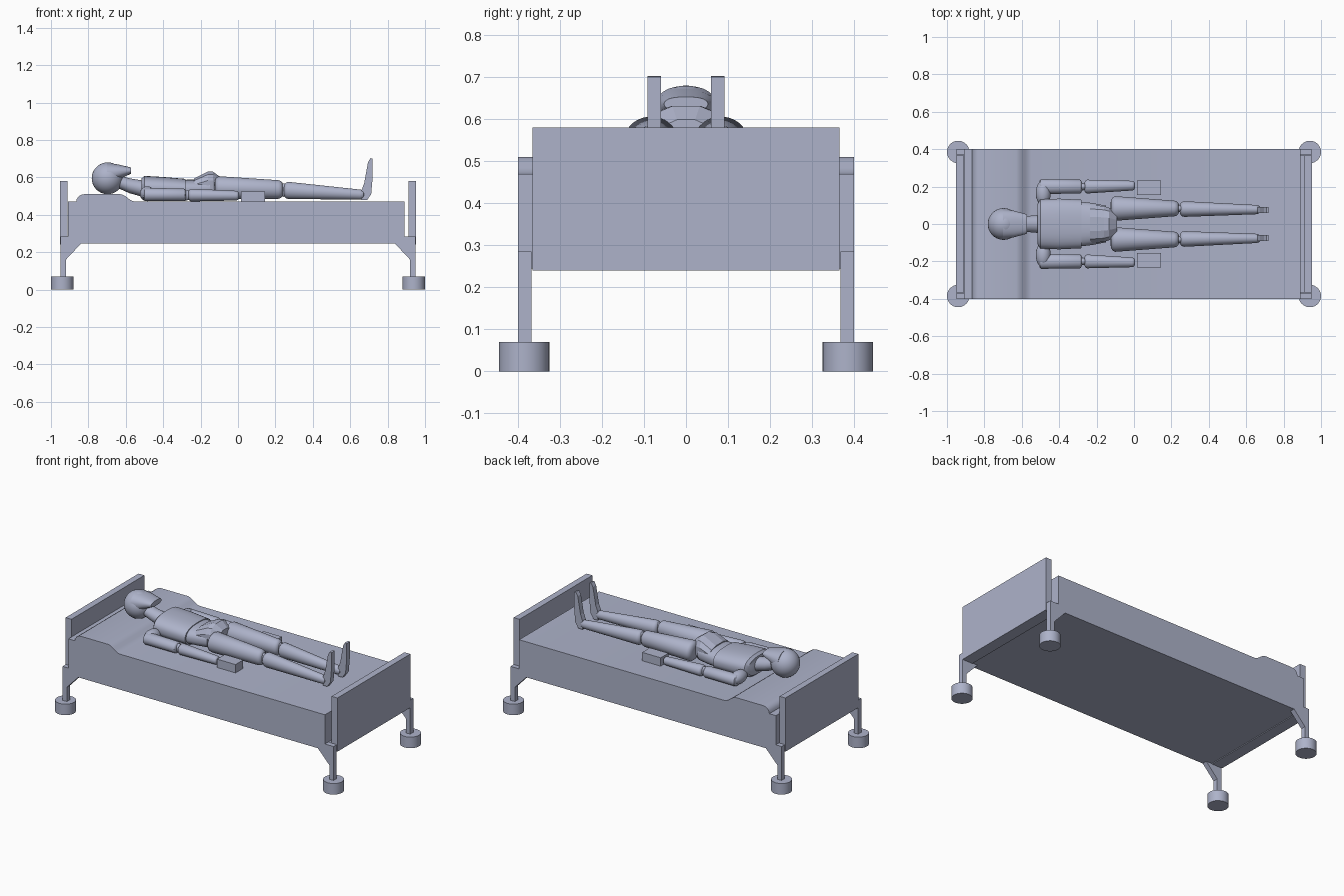
import bpy
import bmesh
from math import sin, cos, pi, radians, copysign

cube = bpy.data.objects.get("Cube")
if cube:
    bpy.data.objects.remove(cube, do_unlink=True)

grey = bpy.data.materials.new("blue_grey")
grey.use_nodes = True
colour = (0.42, 0.45, 0.59, 1)
grey.diffuse_color = colour
grey.node_tree.nodes["Principled BSDF"].inputs["Base Color"].default_value = colour


def finish(name, bm, smooth=35):
    bmesh.ops.recalc_face_normals(bm, faces=bm.faces[:])
    mesh = bpy.data.meshes.new(name)
    bm.to_mesh(mesh)
    bm.free()
    mesh.materials.append(grey)
    obj = bpy.data.objects.new(name, mesh)
    bpy.context.collection.objects.link(obj)
    if smooth:
        bpy.ops.object.select_all(action='DESELECT')
        obj.select_set(True)
        bpy.context.view_layer.objects.active = obj
        bpy.ops.object.shade_smooth_by_angle(angle=radians(smooth))
    return obj


def prism(name, outline, y0, y1, smooth=0):
    """Extrude an x-z outline along y."""
    bm = bmesh.new()
    face = bm.faces.new([bm.verts.new((x, y0, z)) for x, z in outline])
    grown = bmesh.ops.extrude_face_region(bm, geom=[face])["geom"]
    moved = [v for v in grown if isinstance(v, bmesh.types.BMVert)]
    bmesh.ops.translate(bm, verts=moved, vec=(0, y1 - y0, 0))
    return finish(name, bm, smooth)


def box(name, x0, x1, y0, y1, z0, z1):
    return prism(name, [(x0, z0), (x1, z0), (x1, z1), (x0, z1)], y0, y1)


def loft(name, stations, sides=32, power=1.0, smooth=35):
    """Skin ellipses (x, y, z, half width, half height) placed along x."""
    bm = bmesh.new()
    rings = []
    for x, y, z, w, h in stations:
        ring = []
        for i in range(sides):
            a = 2 * pi * (i + 0.5) / sides
            c, s = cos(a), sin(a)
            ring.append(bm.verts.new((x, y + w * copysign(abs(c) ** power, c),
                                      z + h * copysign(abs(s) ** power, s))))
        rings.append(ring)
    for a, b in zip(rings, rings[1:]):
        for i in range(sides):
            j = (i + 1) % sides
            bm.faces.new((a[i], a[j], b[j], b[i]))
    bm.faces.new(rings[0])
    bm.faces.new(rings[-1])
    return finish(name, bm, smooth)


def limb(name, start, end, cap=0.02):
    """Tapered limb with rounded ends; start and end are loft stations."""
    def rounded(s, direction):
        x, y, z, w, h = s
        return [(x + direction * cap * sin(a), y, z, w * (0.45 + 0.55 * cos(a)),
                 h * (0.45 + 0.55 * cos(a))) for a in (0, pi / 6, pi / 3, pi / 2)]
    loft(name, rounded(start, -1)[::-1] + rounded(end, 1))


def ball(name, centre, radii):
    bm = bmesh.new()
    bmesh.ops.create_uvsphere(bm, u_segments=32, v_segments=18, radius=1)
    bmesh.ops.scale(bm, verts=bm.verts[:], vec=radii)
    bmesh.ops.translate(bm, verts=bm.verts[:], vec=centre)
    return finish(name, bm, 60)


def wheel(name, x, y):
    bm = bmesh.new()
    bmesh.ops.create_cone(bm, cap_ends=True, segments=32, radius1=0.06,
                          radius2=0.06, depth=0.07)
    bmesh.ops.translate(bm, verts=bm.verts[:], vec=(x, y, 0.035))
    return finish(name, bm)


# Mattress with the raised pillow rolled into its profile
pillow = [(-0.55 - 0.08 * t, 0.47 + 0.04 * (1 - cos(pi * t)) / 2)
          for t in (0, 0.2, 0.4, 0.6, 0.8, 1)]
pillow += [(-0.82 - 0.045 * sin(a), 0.47 + 0.04 * cos(a))
           for a in (0, pi / 8, pi / 4, 3 * pi / 8, pi / 2)]
prism("mattress", [(-0.91, 0.245), (0.89, 0.245), (0.89, 0.47)] + pillow
      + [(-0.91, 0.47)], -0.4, 0.4, 30)

# End boards, corner brackets and wheels
for end, sx in (("head", -1), ("foot", 1)):
    box(end + "_board", sx * 0.912, sx * 0.953, -0.365, 0.365, 0.24, 0.58)
    box(end + "_rail", sx * 0.88, sx * 0.93, -0.365, 0.365, 0.24, 0.285)
    for side, sy in (("left", 1), ("right", -1)):
        shape = [(0.84, 0.245), (0.92, 0.16), (0.92, 0.07), (0.95, 0.07),
                 (0.95, 0.285), (0.84, 0.285)]
        prism(f"{end}_{side}_leg", [(sx * x, z) for x, z in shape],
              sy * 0.368, sy * 0.4)
        wheel(f"{end}_{side}_wheel", sx * 0.94, sy * 0.385)

# Head, face and neck
ball("head", (-0.697, 0, 0.595), (0.085, 0.085, 0.085))
loft("face", [(-0.70, 0, 0.61, 0.08, 0.069), (-0.64, 0, 0.628, 0.071, 0.041),
              (-0.573, 0, 0.636, 0.052, 0.017)], power=0.85)
loft("neck", [(-0.66, 0, 0.585, 0.045, 0.035), (-0.58, 0, 0.555, 0.042, 0.04),
              (-0.49, 0, 0.535, 0.05, 0.045)])

# Torso
loft("chest", [(-0.515, 0, 0.54, 0.11, 0.055), (-0.50, 0, 0.541, 0.132, 0.067),
               (-0.40, 0, 0.538, 0.136, 0.064), (-0.28, 0, 0.532, 0.13, 0.06)],
     power=0.8)
loft("abdomen", [(-0.30, 0, 0.532, 0.122, 0.055), (-0.22, 0, 0.533, 0.112, 0.055),
                 (-0.15, 0, 0.535, 0.098, 0.055)], power=0.8)
loft("pelvis", [(-0.235, 0, 0.54, 0.105, 0.055), (-0.16, 0, 0.555, 0.098, 0.078),
                (-0.135, 0, 0.555, 0.09, 0.078), (-0.09, 0, 0.545, 0.06, 0.055)],
     sides=12, power=0.75, smooth=15)

for side, s in (("left", 1), ("right", -1)):
    # Arms
    ball(side + "_shoulder", (-0.485, s * 0.165, 0.512), (0.04, 0.068, 0.04))
    limb(side + "_upper_arm", (-0.495, s * 0.2, 0.508, 0.04, 0.036),
         (-0.29, s * 0.2, 0.506, 0.037, 0.034), 0.012)
    ball(side + "_elbow", (-0.275, s * 0.2, 0.505), (0.028, 0.02, 0.028))
    limb(side + "_forearm", (-0.25, s * 0.2, 0.505, 0.037, 0.034),
         (-0.01, s * 0.205, 0.502, 0.026, 0.026), 0.015)
    # Hand with the outer finger edge cut back
    box(side + "_hand", 0.015, 0.145, s * 0.155, s * 0.232, 0.472, 0.525)

    # Legs
    limb(side + "_thigh", (-0.10, s * 0.083, 0.545, 0.066, 0.061),
         (0.215, s * 0.083, 0.535, 0.042, 0.05), 0.025)
    ball(side + "_knee", (0.245, s * 0.083, 0.532), (0.035, 0.02, 0.036))
    limb(side + "_calf", (0.27, s * 0.08, 0.53, 0.042, 0.046),
         (0.65, s * 0.077, 0.508, 0.025, 0.027), 0.025)
    # Upright foot with a curved instep and toe
    prism(side + "_foot", [(0.66, 0.478), (0.69, 0.478), (0.712, 0.51),
                           (0.72, 0.60), (0.72, 0.70), (0.708, 0.703),
                           (0.695, 0.68), (0.675, 0.57), (0.66, 0.53)],
          s * 0.06, s * 0.092)
